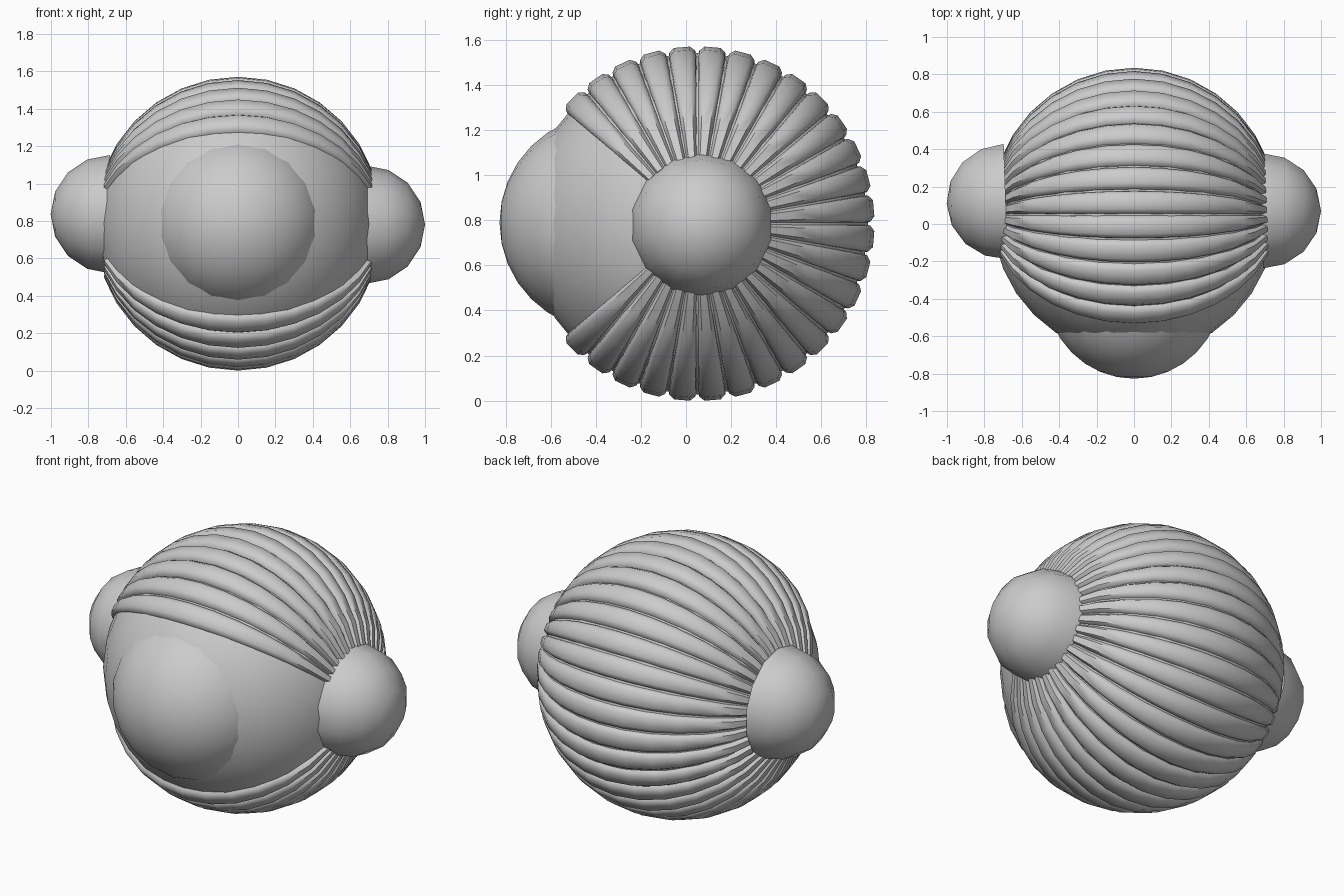
import bpy, bmesh, math
from mathutils import Matrix, Vector

if "Cube" in bpy.data.objects:
    bpy.data.objects.remove(bpy.data.objects["Cube"])

C = Vector((0, 0.05, 0.785))   # centre of the ribbed body


def finish(bm, name, angle=50):
    bmesh.ops.recalc_face_normals(bm, faces=bm.faces)
    me = bpy.data.meshes.new(name)
    bm.to_mesh(me)
    bm.free()
    ob = bpy.data.objects.new(name, me)
    bpy.context.collection.objects.link(ob)
    bpy.ops.object.select_all(action='DESELECT')
    ob.select_set(True)
    bpy.context.view_layer.objects.active = ob
    bpy.ops.object.shade_smooth_by_angle(angle=math.radians(angle))
    return ob


def ball(name, radius, centre, segs, rings, rot, half=False):
    bm = bmesh.new()
    bmesh.ops.create_uvsphere(bm, u_segments=segs, v_segments=rings, radius=radius)
    if half:
        geom = bm.verts[:] + bm.edges[:] + bm.faces[:]
        bmesh.ops.bisect_plane(bm, geom=geom, plane_co=(0, 0, 0), plane_no=(0, 0, 1),
                               clear_inner=True, dist=1e-5)
        bmesh.ops.holes_fill(bm, edges=[e for e in bm.edges if e.is_boundary], sides=0)
    bm.transform(Matrix.Translation(centre) @ rot)
    return finish(bm, name)


def rot(deg, axis):
    return Matrix.Rotation(math.radians(deg), 4, axis)


# smooth inner body and front bulge, poles facing the front
ball("inner_body", 0.757, C, 24, 16, rot(90, 'X'))
ball("front_bulge", 0.48, (0, -0.347, 0.79), 18, 16, rot(90, 'X'))

# domed side caps, the left one slightly offset and tilted
ball("right_cap", 0.316, (0.684, 0.07, 0.78), 14, 8, rot(90, 'Y') @ rot(90 / 7, 'Z'), True)
ball("left_cap", 0.316, (-0.686, 0.12, 0.836), 14, 8,
     rot(2, 'Z') @ rot(-90, 'Y') @ rot(90 / 7, 'Z'), True)

# ribs: cross-section as (angle in degrees, drop below crest)
section = [(-4.7, 0.085), (-4.95, 0.045), (-4.3, 0.018), (-2.6, 0),
           (2.6, 0), (4.3, 0.018), (4.95, 0.045), (4.7, 0.085)]
STEPS, REACH = 12, 68
bm = bmesh.new()
for k in range(28):
    mid = -135 + 10 * k
    rows = []
    for i in range(STEPS + 1):
        phi = math.radians(-REACH + 2 * REACH * i / STEPS)
        crest = 0.764 + 0.022 * math.cos(phi)
        row = []
        for a, drop in section:
            t, r = math.radians(mid + a), crest - drop
            row.append(bm.verts.new(C + Vector((
                r * math.sin(phi),
                r * math.cos(phi) * math.cos(t),
                r * math.cos(phi) * math.sin(t)))))
        rows.append(row)
    n = len(section)
    for p, q in zip(rows, rows[1:]):
        for j in range(n):
            bm.faces.new((p[j], p[(j + 1) % n], q[(j + 1) % n], q[j]))
    bm.faces.new(rows[0])
    bm.faces.new(rows[-1])
finish(bm, "body_ribs")
